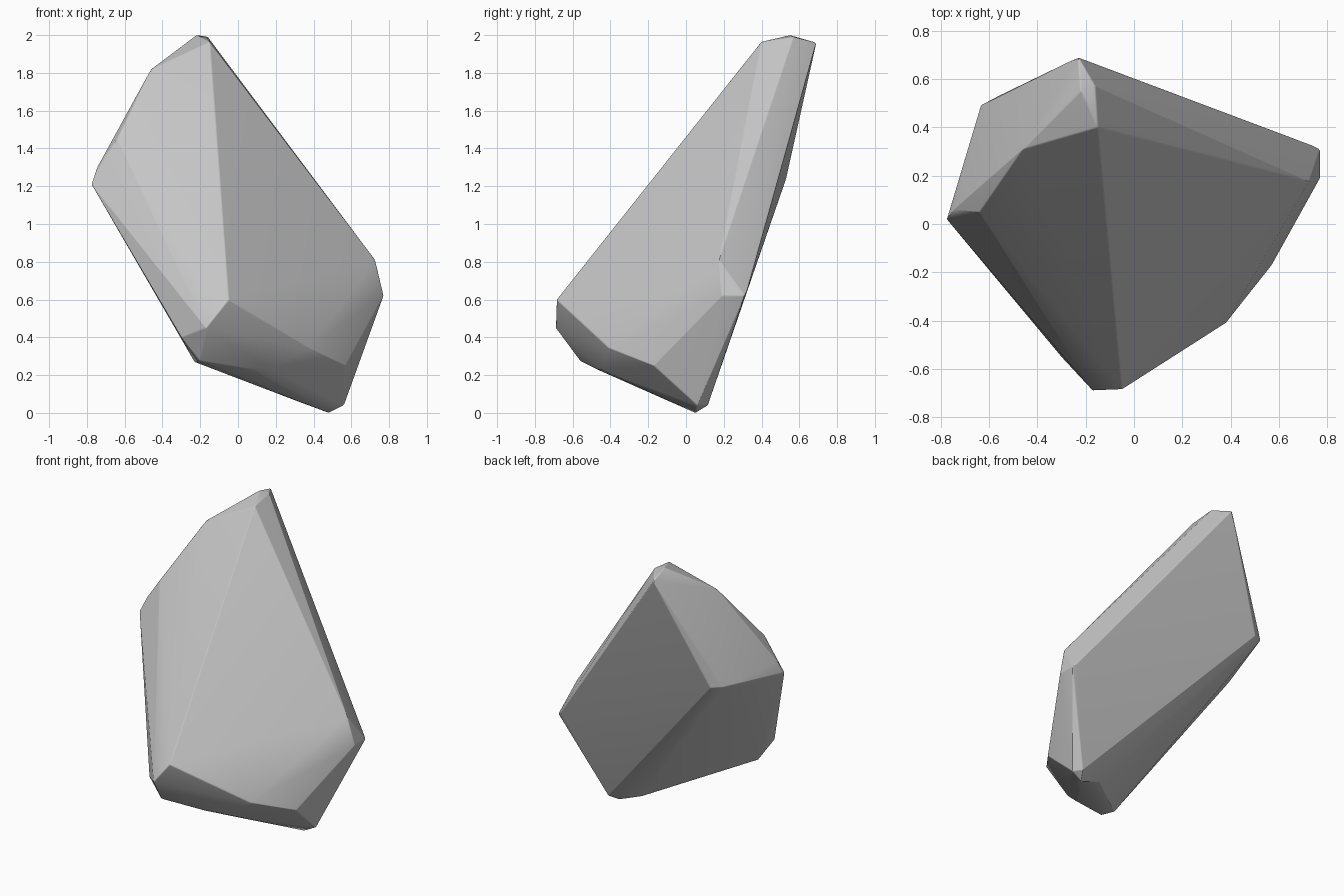
import bpy, bmesh, math

cube = bpy.data.objects.get("Cube")
if cube:
    bpy.data.objects.remove(cube, do_unlink=True)

# Stone material
stone = bpy.data.materials.new("grey_stone")
stone.use_nodes = True
colour = (0.56, 0.56, 0.56, 1)
stone.diffuse_color = colour
shader = stone.node_tree.nodes["Principled BSDF"]
shader.inputs["Base Color"].default_value = colour
shader.inputs["Roughness"].default_value = 0.9

# Chipped corners of the boulder, grouped by region
corners = {
    "peak": [(-.22, .55, 2), (-.16, .57, 1.99), (-.23, .69, 1.96), (-.15, .4, 1.965)],
    "left_shoulder": [(-.46, .31, 1.82), (-.64, .05, 1.45), (-.745, .06, 1.3),
                      (-.775, .02, 1.21)],
    "back_shoulder": [(-.635, .49, 1.25), (-.56, .53, 1.24)],
    "right_shoulder": [(.725, .175, .81), (.77, .19, .62), (.77, .31, .62), (.74, .325, .65)],
    "foot": [(.48, .05, 0), (.56, .06, .04), (.52, .115, .04), (.32, .04, .06)],
    "front_rim": [(.57, -.17, .25), (.38, -.41, .345), (.17, -.45, .23), (.07, -.47, .23)],
    "front_nose": [(-.05, -.685, .6), (-.17, -.69, .45), (-.3, -.55, .4),
                   (-.2, -.56, .275), (-.23, -.47, .27)],
}

# Wrap the corners in a convex shell
bm = bmesh.new()
for group in corners.values():
    for corner in group:
        bm.verts.new(corner)
hull = bmesh.ops.convex_hull(bm, input=bm.verts[:])
unused = {v for v in hull["geom_interior"] + hull["geom_unused"]
          if isinstance(v, bmesh.types.BMVert)}
bmesh.ops.delete(bm, geom=list(unused), context="VERTS")
bmesh.ops.dissolve_limit(bm, angle_limit=math.radians(1),
                         verts=bm.verts[:], edges=bm.edges[:])
bmesh.ops.recalc_face_normals(bm, faces=bm.faces[:])
mesh = bpy.data.meshes.new("boulder")
bm.to_mesh(mesh)
bm.free()
mesh.materials.append(stone)
boulder = bpy.data.objects.new("boulder", mesh)
bpy.context.collection.objects.link(boulder)

# Slightly worn edges with soft shading
bevel = boulder.modifiers.new("worn_edges", "BEVEL")
bevel.width = 0.005
bevel.segments = 2
bevel.limit_method = "ANGLE"
bevel.angle_limit = math.radians(25)
bpy.context.view_layer.objects.active = boulder
boulder.select_set(True)
bpy.ops.object.shade_smooth_by_angle(angle=math.radians(40))
soft = boulder.modifiers.new("soft_normals", "WEIGHTED_NORMAL")
soft.keep_sharp = True
